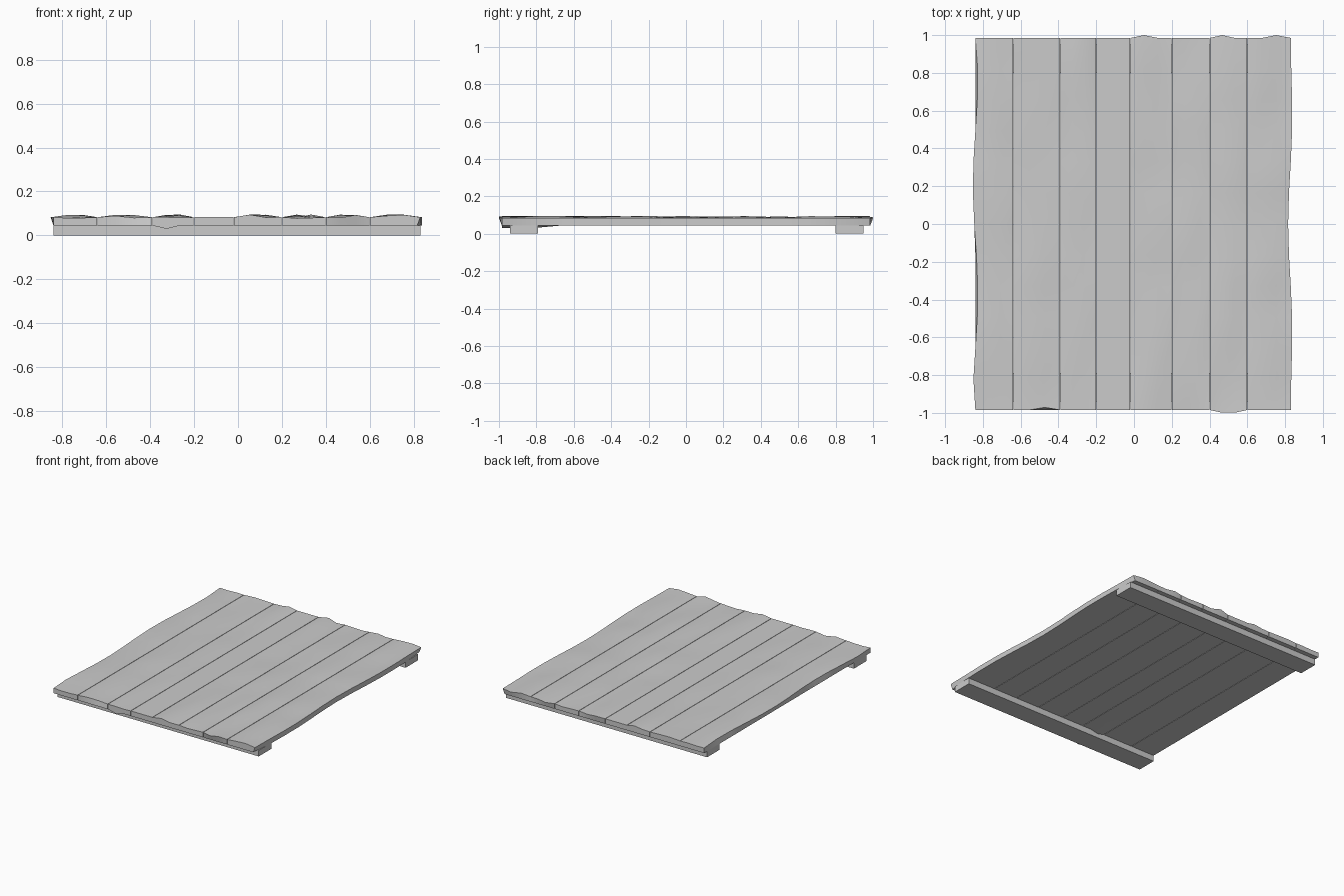
import bpy, bmesh, random
from math import sin, pi
from mathutils import Vector

if "Cube" in bpy.data.objects:
    bpy.data.objects.remove(bpy.data.objects["Cube"])

random.seed(4)
SEAMS = [-0.84, -0.64, -0.39, -0.20, -0.02, 0.20, 0.40, 0.60, 0.83]
HALF, BOTTOM, TOP, GAP = 0.985, 0.045, 0.083, 0.0015
NX, NY = 3, 12          # cuts across and along each plank
LAST = len(SEAMS) - 2


def box(name, lo, hi, edit=None):
    bm = bmesh.new()
    bmesh.ops.create_cube(bm, size=1)
    lo, hi = Vector(lo), Vector(hi)
    for v in bm.verts:
        v.co = Vector(lo[k] + (v.co[k] + 0.5) * (hi[k] - lo[k]) for k in range(3))
    if edit:
        edit(bm)
    mesh = bpy.data.meshes.new(name)
    bm.to_mesh(mesh)
    bm.free()
    ob = bpy.data.objects.new(name, mesh)
    bpy.context.collection.objects.link(ob)
    return ob


def wear(p, i, j, top):
    """Offset of one grid point of a plank."""
    d = Vector()
    inner = 0 < i < NX
    if top and inner and p != 3:                    # uneven top
        d.z = random.uniform(-0.006, 0.012)
    if top and p == 0 and i == 0 and 0 < j < NY:    # wavy left edge
        d.x = -0.013 * sin(pi * (j - 5.5) / 3.5)
    if p == LAST and i == NX:                       # wavy right edge
        d.x = -0.014 * sin(pi * j / NY) * sin(pi * (j - 4) / 4)
        if not top and j in (0, NY):                # undercut corners
            d.x = -0.014
    if top and inner and j == NY and p in (4, 6, 7) and i == 1 + p // 7:
        d.y = 0.015                                 # chips at the back
    if top and inner and j == 0 and p == 6:
        d.y = -0.014                                # bulge at the front
    if top and i == 2 and j == 0 and p == 1:
        d.y = 0.014                                 # dent at the front
    if not top and p == 2 and i == 1 and j < 2:
        d.z = -0.015                                # sagging splinter
    return d


def weather(p, x0, x1):
    """Slice a plank into a grid, then nudge its points."""
    def edit(bm):
        cuts = [((x0 + (x1 - x0) * i / NX, 0, 0), (1, 0, 0)) for i in range(1, NX)]
        cuts += [((0, -HALF + 2 * HALF * j / NY, 0), (0, 1, 0)) for j in range(1, NY)]
        for co, no in cuts:
            bmesh.ops.bisect_plane(bm, geom=bm.verts[:] + bm.edges[:] + bm.faces[:],
                                   plane_co=co, plane_no=no)
        for v in bm.verts:
            i = round((v.co.x - x0) / (x1 - x0) * NX)
            j = round((v.co.y + HALF) / (2 * HALF) * NY)
            v.co += wear(p, i, j, v.co.z > (BOTTOM + TOP) / 2)
    return edit


# Planks
for p, (a, b) in enumerate(zip(SEAMS, SEAMS[1:])):
    x0, x1 = a + GAP * (p > 0), b - GAP * (p < LAST)
    ob = box(f"plank_{p + 1}", (x0, -HALF, BOTTOM), (x1, HALF, TOP), weather(p, x0, x1))
    bpy.context.view_layer.objects.active = ob
    ob.select_set(True)
    bpy.ops.object.shade_smooth_by_angle(angle=0.6)
    ob.select_set(False)

# Battens under both ends
box("front_batten", (-0.84, -0.94, 0), (0.83, -0.79, BOTTOM))
box("back_batten", (-0.84, 0.80, 0), (0.83, 0.95, BOTTOM))
